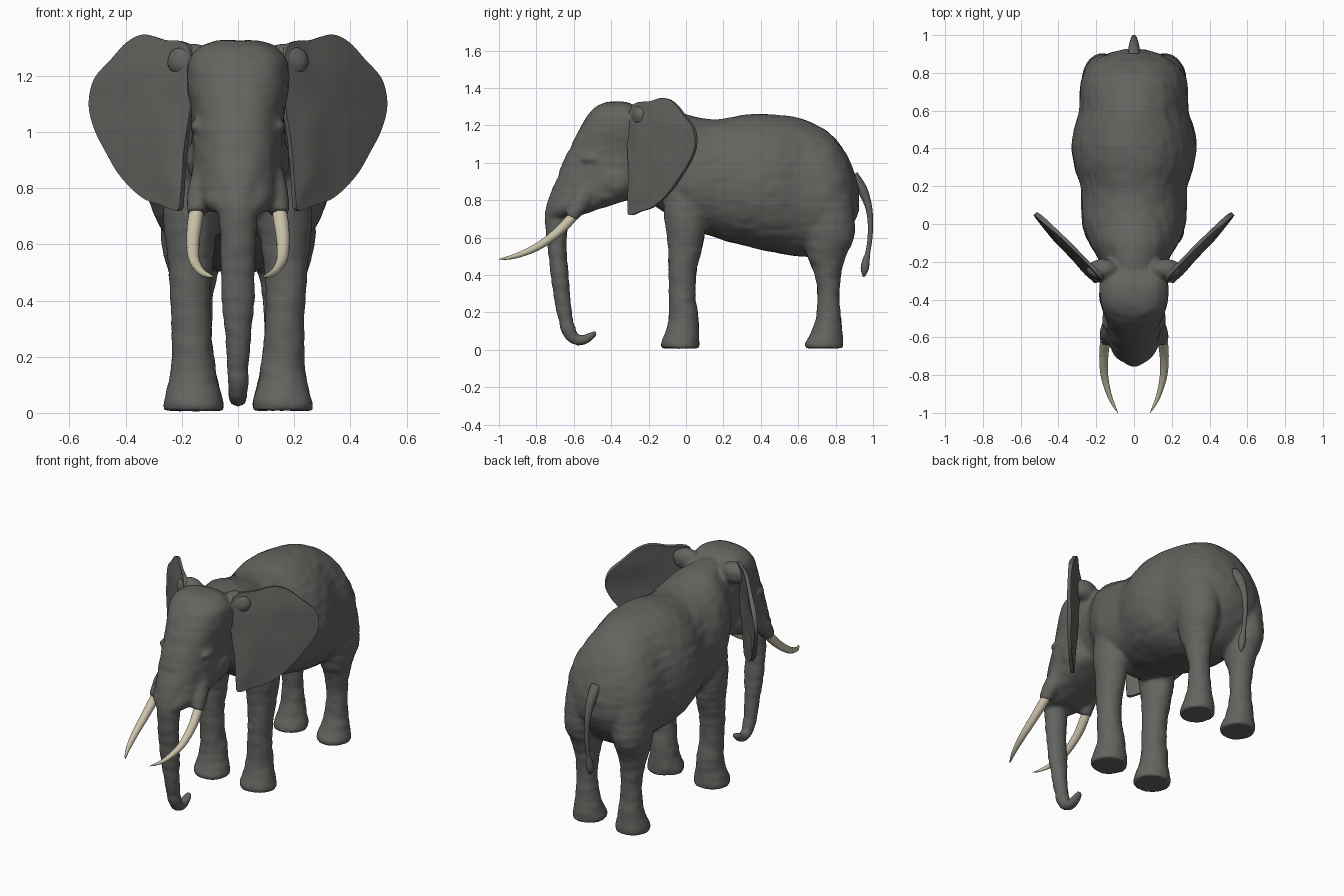
import bpy, bmesh, math
from mathutils import Vector, Matrix, noise


def material(name, rgb):
    m = bpy.data.materials.new(name)
    m.diffuse_color = (*rgb, 1)
    return m


GREY = material("grey_hide", (0.125, 0.127, 0.116))
IVORY = material("ivory", (0.60, 0.55, 0.41))


def spline(pts, sub=5, closed=False):
    """Catmull-Rom interpolation of equal length tuples."""
    n, out = len(pts), []
    for i in range(n if closed else n - 1):
        q = [pts[(i + k) % n] if closed else pts[min(max(i + k, 0), n - 1)] for k in (-1, 0, 1, 2)]
        for j in range(sub):
            t = j / sub
            out.append(tuple(0.5 * (2 * b + (c - a) * t + (2 * a - 5 * b + 4 * c - d) * t * t
                                    + (3 * b - a - 3 * c + d) * t ** 3) for a, b, c, d in zip(*q)))
    return out if closed else out + [pts[-1]]


def loft(bm, pts, fixed=None, e=2.0, egg=0.0, seg=28):
    """Closed tube through rings (x, y, z, half width, half depth)."""
    p, rings = spline(pts), []
    for i, (x, y, z, rx, rn) in enumerate(p):
        a, b = p[max(i - 1, 0)], p[min(i + 1, len(p) - 1)]
        t = Vector(fixed or (0, b[1] - a[1], b[2] - a[2])).normalized()
        n = Vector((0, -t.z, t.y))
        ring = []
        for k in range(seg):
            w = math.tau * k / seg
            c, s = math.cos(w), math.sin(w)
            c, s = (math.copysign(abs(v) ** (2 / e), v) for v in (c, s))
            co = Vector((x + max(rx, 0.002) * c * (1 - egg * s), y, z)) + n * max(rn, 0.002) * s
            ring.append(bm.verts.new(co))
        rings.append(ring)
    faces = [bm.faces.new(rings[0]), bm.faces.new(rings[-1][::-1])]
    for a, b in zip(rings, rings[1:]):
        for k in range(seg):
            m = (k + 1) % seg
            faces.append(bm.faces.new((a[k], b[k], b[m], a[m])))
    bmesh.ops.recalc_face_normals(bm, faces=faces)


def blob(bm, centre, radii):
    bmesh.ops.create_uvsphere(bm, u_segments=20, v_segments=12, radius=1,
                              matrix=Matrix.Translation(centre) @ Matrix.Diagonal((*radii, 1)))


def finish(bm, name, mat):
    me = bpy.data.meshes.new(name)
    bm.to_mesh(me)
    bm.free()
    ob = bpy.data.objects.new(name, me)
    bpy.context.collection.objects.link(ob)
    me.materials.append(mat)
    me.shade_smooth()
    return ob


def bake(ob, mat, rough):
    """Apply the modifiers, then wrinkle the skin slightly along its normals."""
    bpy.context.view_layer.update()
    deps = bpy.context.evaluated_depsgraph_get()
    me = bpy.data.meshes.new_from_object(ob.evaluated_get(deps))
    ob.modifiers.clear()
    ob.data = me
    me.materials.clear()
    me.materials.append(mat)
    normals = [v.normal.copy() for v in me.vertices]
    for v, n in zip(me.vertices, normals):
        v.co += n * rough(v.co)
    me.shade_smooth()
    me.set_sharp_from_angle(angle=math.radians(50))


# ---- hide: torso, head, trunk and legs merged into one skin
bm = bmesh.new()
torso = [(-0.35, 1.29, 0.82, 0.15), (-0.2, 1.30, 0.79, 0.18), (-0.1, 1.29, 0.72, 0.235),
         (0.0, 1.26, 0.64, 0.272), (0.1, 1.235, 0.62, 0.278), (0.2, 1.235, 0.585, 0.282),
         (0.3, 1.255, 0.56, 0.313), (0.4, 1.262, 0.535, 0.328), (0.5, 1.256, 0.515, 0.318),
         (0.6, 1.24, 0.50, 0.288), (0.7, 1.20, 0.50, 0.285), (0.78, 1.15, 0.53, 0.272),
         (0.85, 1.06, 0.60, 0.225), (0.9, 0.95, 0.68, 0.14), (0.925, 0.86, 0.75, 0.06)]
loft(bm, [(0, y, (t + b) / 2, w, (t - b) / 2) for y, t, b, w in torso], (0, 1, 0), 2.1, 0.1, 40)

head = [(1.325, -0.43, -0.32, 0.08), (1.30, -0.48, -0.26, 0.14), (1.24, -0.535, -0.2, 0.178),
        (1.15, -0.585, -0.15, 0.18), (1.08, -0.62, -0.15, 0.166), (1.0, -0.66, -0.15, 0.165),
        (0.92, -0.685, -0.17, 0.166), (0.85, -0.705, -0.2, 0.163), (0.8, -0.725, -0.32, 0.152),
        (0.75, -0.742, -0.47, 0.13), (0.715, -0.745, -0.57, 0.09)]
loft(bm, [(0, (f + b) / 2, z, w, (b - f) / 2) for z, f, b, w in head], (0, 0, 1), 2.4, 0.06, 36)

loft(bm, [(0, -0.63, 0.88, 0.11, 0.07), (0, -0.685, 0.75, 0.075, 0.066), (0, -0.692, 0.65, 0.066, 0.06),
          (0, -0.69, 0.55, 0.062, 0.051), (0, -0.675, 0.40, 0.059, 0.048), (0, -0.662, 0.28, 0.047, 0.044),
          (0, -0.645, 0.17, 0.039, 0.040), (0, -0.625, 0.10, 0.036, 0.038), (0, -0.595, 0.058, 0.034, 0.033),
          (0, -0.555, 0.052, 0.031, 0.027), (0, -0.515, 0.07, 0.028, 0.022), (0, -0.48, 0.095, 0.02, 0.012)])
# lower jaw
loft(bm, [(0, -0.25, 0.89, 0.11, 0.08), (0, -0.42, 0.84, 0.09, 0.06), (0, -0.56, 0.775, 0.055, 0.035)])

front_leg = [(0.15, 0.0, 0.88, 0.10, 0.13), (0.168, 0.0, 0.7, 0.098, 0.115), (0.17, -0.005, 0.55, 0.082, 0.092),
             (0.17, -0.018, 0.42, 0.072, 0.076), (0.165, -0.02, 0.28, 0.071, 0.072),
             (0.16, -0.012, 0.18, 0.078, 0.08), (0.16, -0.02, 0.1, 0.09, 0.088),
             (0.16, -0.03, 0.04, 0.107, 0.102), (0.16, -0.03, 0.008, 0.105, 0.10)]
hind_leg = [(0.145, 0.74, 0.82, 0.13, 0.15), (0.165, 0.765, 0.62, 0.11, 0.137), (0.16, 0.752, 0.5, 0.088, 0.104),
            (0.158, 0.757, 0.42, 0.072, 0.075), (0.155, 0.762, 0.3, 0.062, 0.06), (0.152, 0.762, 0.2, 0.067, 0.064),
            (0.15, 0.755, 0.1, 0.082, 0.082), (0.15, 0.74, 0.04, 0.098, 0.102), (0.15, 0.74, 0.008, 0.096, 0.10)]
for s in (1, -1):
    for leg in (front_leg, hind_leg):
        loft(bm, [(s * p[0], *p[1:]) for p in leg], (0, 0, 1))
    # tusk socket, brow, cheek and ear root
    loft(bm, [(s * 0.10, -0.48, 0.90, 0.05, 0.06), (s * 0.13, -0.56, 0.80, 0.048, 0.055),
              (s * 0.147, -0.615, 0.71, 0.036, 0.036)])
    blob(bm, (s * 0.148, -0.51, 1.02), (0.022, 0.05, 0.022))
    blob(bm, (s * 0.151, -0.515, 0.97), (0.013, 0.022, 0.017))
    blob(bm, (s * 0.12, -0.38, 0.90), (0.065, 0.10, 0.09))
    blob(bm, (s * 0.165, -0.24, 1.25), (0.09, 0.055, 0.065))
body = finish(bm, "body", GREY)
remesh = body.modifiers.new("merge", 'REMESH')
remesh.mode = 'VOXEL'
remesh.voxel_size = 0.011
smooth = body.modifiers.new("soften", 'SMOOTH')
smooth.factor = 0.5
smooth.iterations = 5


def hide_wrinkles(co):
    folds = noise.noise(Vector((co.x * 9, co.y * 9, co.z * 30)))     # rings on legs and trunk
    creases = noise.noise(co * 16 + Vector((5, 2, 8)))
    return 0.0028 * folds + 0.003 * creases


bake(body, GREY, hide_wrinkles)

# ---- ears: broad cupped sheets
outline = [(0.17, 1.30), (0.26, 1.33), (0.33, 1.347), (0.39, 1.32), (0.45, 1.25), (0.505, 1.18),
           (0.525, 1.09), (0.50, 1.0), (0.45, 0.91), (0.40, 0.83), (0.335, 0.765), (0.27, 0.74),
           (0.21, 0.72), (0.198, 0.78), (0.185, 0.95), (0.16, 1.12)]
rim = spline(outline, 5, True)
CX, CZ, STEPS = 0.32, 1.06, 12
for s, name in ((1, "left_ear"), (-1, "right_ear")):
    bm = bmesh.new()

    def ear_point(x, z, r):
        y = -0.28 + (x - 0.2) + 0.1 * (z - 1) - 0.02 * (1 - r * r)
        return bm.verts.new((s * x, y, z))

    centre, rings = ear_point(CX, CZ, 0), []
    for k in range(1, STEPS + 1):
        r = k / STEPS
        rings.append([ear_point(CX + (x - CX) * r, CZ + (z - CZ) * r, r) for x, z in rim])
    n = len(rim)
    for k in range(n):
        m = (k + 1) % n
        bm.faces.new((centre, rings[0][k], rings[0][m]))
        for a, b in zip(rings, rings[1:]):
            bm.faces.new((a[k], b[k], b[m], a[m]))
    bmesh.ops.recalc_face_normals(bm, faces=bm.faces)
    ear = finish(bm, name, GREY)
    thick = ear.modifiers.new("thickness", 'SOLIDIFY')
    thick.thickness = 0.022
    thick.offset = 0
    bake(ear, GREY, lambda co: 0.006 * noise.noise(Vector((abs(co.x) * 10, 0, co.z * 7))))

# ---- tusks
for s, name in ((1, "left_tusk"), (-1, "right_tusk")):
    bm = bmesh.new()
    loft(bm, [(s * x, y, z, r, r) for x, y, z, r in (
        (0.142, -0.58, 0.745, 0.024), (0.152, -0.625, 0.69, 0.027), (0.16, -0.70, 0.617, 0.024),
        (0.157, -0.80, 0.548, 0.020), (0.133, -0.90, 0.505, 0.014), (0.105, -0.965, 0.489, 0.008),
        (0.085, -1.0, 0.485, 0.001))], seg=16)
    finish(bm, name, IVORY)

# ---- tail with tuft
bm = bmesh.new()
loft(bm, [(0, y, z, r, r) for y, z, r in (
    (0.89, 0.93, 0.032), (0.94, 0.86, 0.028), (0.972, 0.78, 0.02), (0.985, 0.70, 0.015), (0.984, 0.60, 0.013),
    (0.972, 0.52, 0.013), (0.962, 0.475, 0.020), (0.955, 0.43, 0.021), (0.95, 0.39, 0.005))], seg=16)
finish(bm, "tail", GREY)
